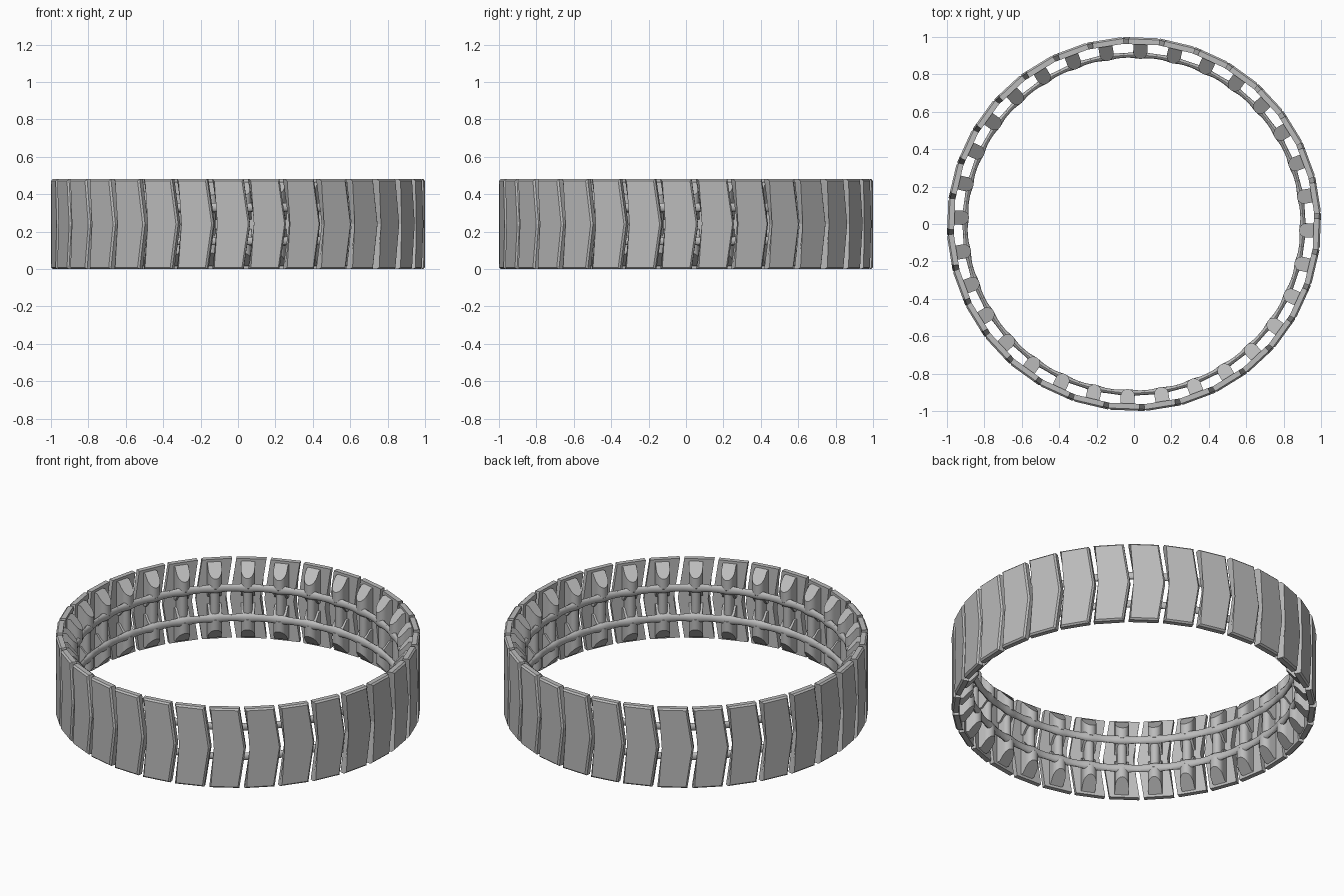
import bpy, bmesh, math

cube = bpy.data.objects.get("Cube")
if cube:
    bpy.data.objects.remove(cube, do_unlink=True)

COUNT = 32
HEIGHT = 0.48
START = math.radians(-92.1)
MID = HEIGHT / 2

steel = bpy.data.materials.new("brushed grey metal")
steel.use_nodes = True
GREY = (0.5, 0.5, 0.5, 1)
steel.diffuse_color = GREY
steel.node_tree.nodes["Principled BSDF"].inputs["Base Color"].default_value = GREY


def finish(bm, name):
    bmesh.ops.recalc_face_normals(bm, faces=bm.faces)
    mesh = bpy.data.meshes.new(name)
    bm.to_mesh(mesh)
    bm.free()
    mesh.materials.append(steel)
    return mesh


def place(mesh, name, angle=0.0):
    obj = bpy.data.objects.new(name, mesh)
    obj.rotation_euler.z = angle
    bpy.context.collection.objects.link(obj)
    return obj


def smooth(obj, degrees=35):
    bpy.ops.object.select_all(action='DESELECT')
    obj.select_set(True)
    bpy.context.view_layer.objects.active = obj
    bpy.ops.object.shade_smooth_by_angle(angle=math.radians(degrees))


def prism(lower, upper):
    """Close two matching loops of points into a solid."""
    bm = bmesh.new()
    a = [bm.verts.new(p) for p in lower]
    b = [bm.verts.new(p) for p in upper]
    n = len(a)
    for i in range(n):
        j = (i + 1) % n
        bm.faces.new((a[i], a[j], b[j], b[i]))
    bm.faces.new(a[::-1])
    bm.faces.new(b)
    return bm


# Chevron plate, pointing along the tangent, with chamfered outer rim
def plate_mesh():
    half, lean = 0.083, 0.0175
    outline = [(-half - lean, 0), (half - lean, 0), (half + lean, MID),
               (half - lean, HEIGHT), (-half - lean, HEIGHT), (-half + lean, MID)]
    bm = prism([(0.96, y, z) for y, z in outline],
               [(0.997, y, z) for y, z in outline])
    rim = [e for e in bm.edges if all(v.co.x > 0.99 for v in e.verts)]
    bmesh.ops.bevel(bm, geom=rim, offset=0.009, segments=1, affect='EDGES')
    return finish(bm, "chevron_plate")


# Round-nosed lug whose two ends are cut back towards the inside of the band
def lug_mesh(name, inner, half, low, high, cut):
    centre = inner + half
    arc = [math.pi / 2 + math.pi * i / 12 for i in range(13)]
    section = [(0.965, half), (0.942, half)]
    section += [(centre + half * math.cos(a), half * math.sin(a)) for a in arc]
    section += [(0.942, -half), (0.965, -half)]
    slope = cut / (0.942 - inner)

    def inset(x):
        return max(0, 0.942 - x) * slope

    bm = prism([(x, y, low + inset(x)) for x, y in section],
               [(x, y, high - inset(x)) for x, y in section])
    return finish(bm, name)


# Connecting ring that swells where it meets each lug
def ring_mesh(z):
    bm = bmesh.new()
    steps, sides = COUNT * 10, 12
    loops = []
    for i in range(steps):
        a = START + math.tau * i / steps
        swell = 0.5 + 0.5 * math.cos(a * COUNT - START * COUNT)
        rx, rz = 0.013 + 0.006 * swell ** 2, 0.022 + 0.006 * swell ** 2
        loop = []
        for k in range(sides):
            t = math.tau * k / sides
            r = 0.903 + rx * math.cos(t)
            loop.append(bm.verts.new((r * math.cos(a), r * math.sin(a), z + rz * math.sin(t))))
        loops.append(loop)
    for i in range(steps):
        p, q = loops[i], loops[(i + 1) % steps]
        for k in range(sides):
            m = (k + 1) % sides
            bm.faces.new((p[k], p[m], q[m], q[k]))
    return finish(bm, "connecting_ring")


plate = plate_mesh()
lugs = {
    "upper_lug": lug_mesh("upper_lug", 0.883, 0.038, 0.265, 0.465, 0.07),
    "lower_lug": lug_mesh("lower_lug", 0.883, 0.038, 0.015, 0.215, 0.07),
    "middle_link": lug_mesh("middle_link", 0.9, 0.026, 0.17, 0.31, 0.0),
}

for i in range(COUNT):
    angle = START + math.tau * i / COUNT
    place(plate, "chevron_plate", angle)
    for name, mesh in lugs.items():
        obj = place(mesh, name, angle)
        if i == 0:
            smooth(obj)

for name, z in (("lower_ring", 0.15), ("upper_ring", 0.33)):
    smooth(place(ring_mesh(z), name))
